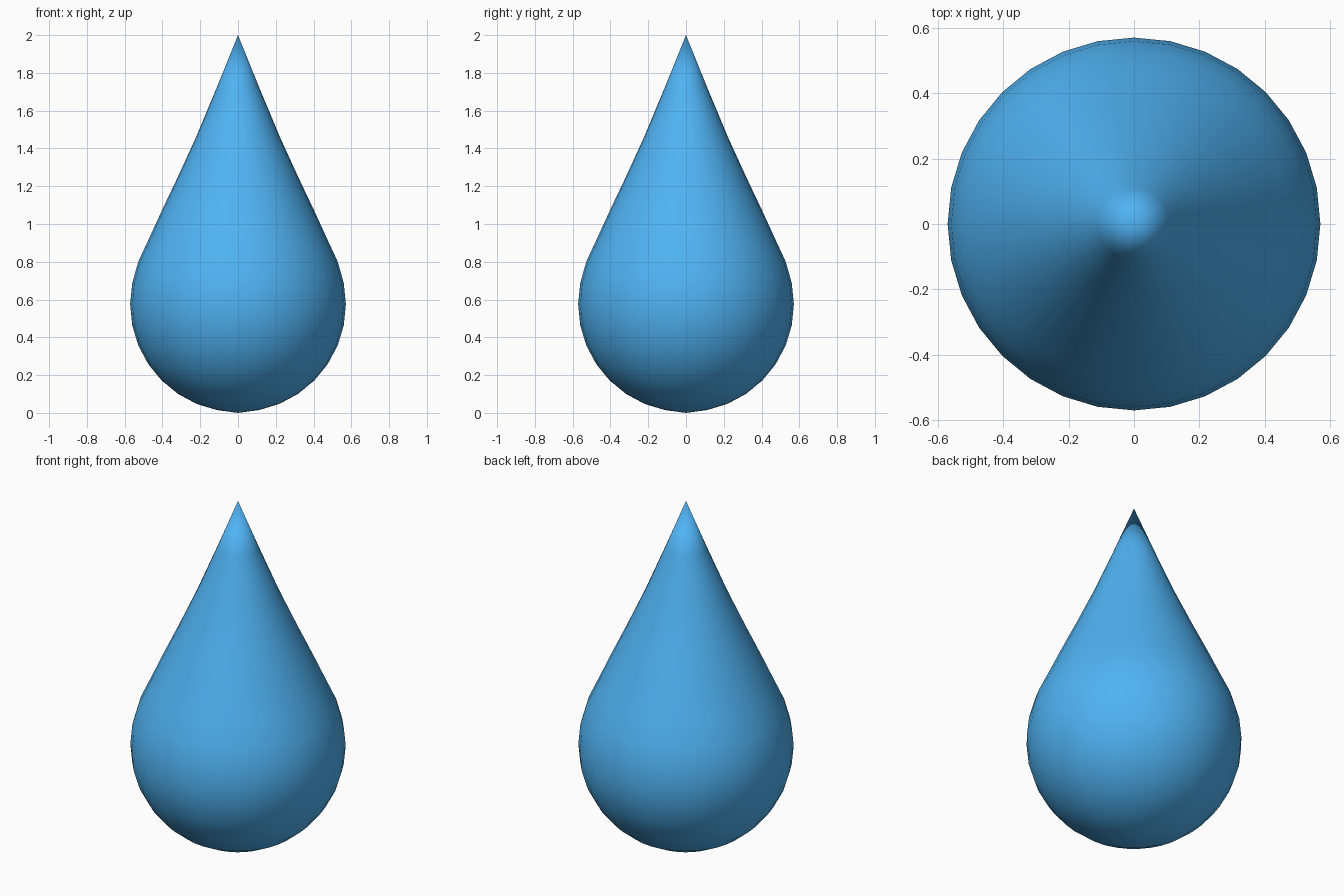
import bpy, bmesh, math

if "Cube" in bpy.data.objects:
    bpy.data.objects.remove(bpy.data.objects["Cube"])

R, CZ = 0.571, 0.575                       # bulb radius and centre height
# heights of the upper rings, pulled up into the point (ring index from the tip)
PULLED = [2.0, 1.725, 1.468, 1.252, 1.07, 0.915, 0.802]

# Drop: a 32 x 16 sphere whose upper rings are stretched to a tip
bm = bmesh.new()
bmesh.ops.create_uvsphere(bm, u_segments=32, v_segments=16, radius=R)
for v in bm.verts:
    ring = round(math.acos(max(-1, min(1, v.co.z / R))) / (math.pi / 16))
    v.co.z = PULLED[ring] if ring < len(PULLED) else v.co.z + CZ
    if ring == 16:
        v.co.z = 0.0                       # bottom pole rests on the ground
for f in bm.faces:
    f.smooth = True
mesh = bpy.data.meshes.new("water_drop")
bm.to_mesh(mesh)
bm.free()
drop = bpy.data.objects.new("water_drop", mesh)
bpy.context.collection.objects.link(drop)

# Blue surface
blue = bpy.data.materials.new("blue")
blue.diffuse_color = (0.08, 0.45, 0.9, 1)
blue.use_nodes = True
blue.node_tree.nodes["Principled BSDF"].inputs["Base Color"].default_value = blue.diffuse_color
mesh.materials.append(blue)
